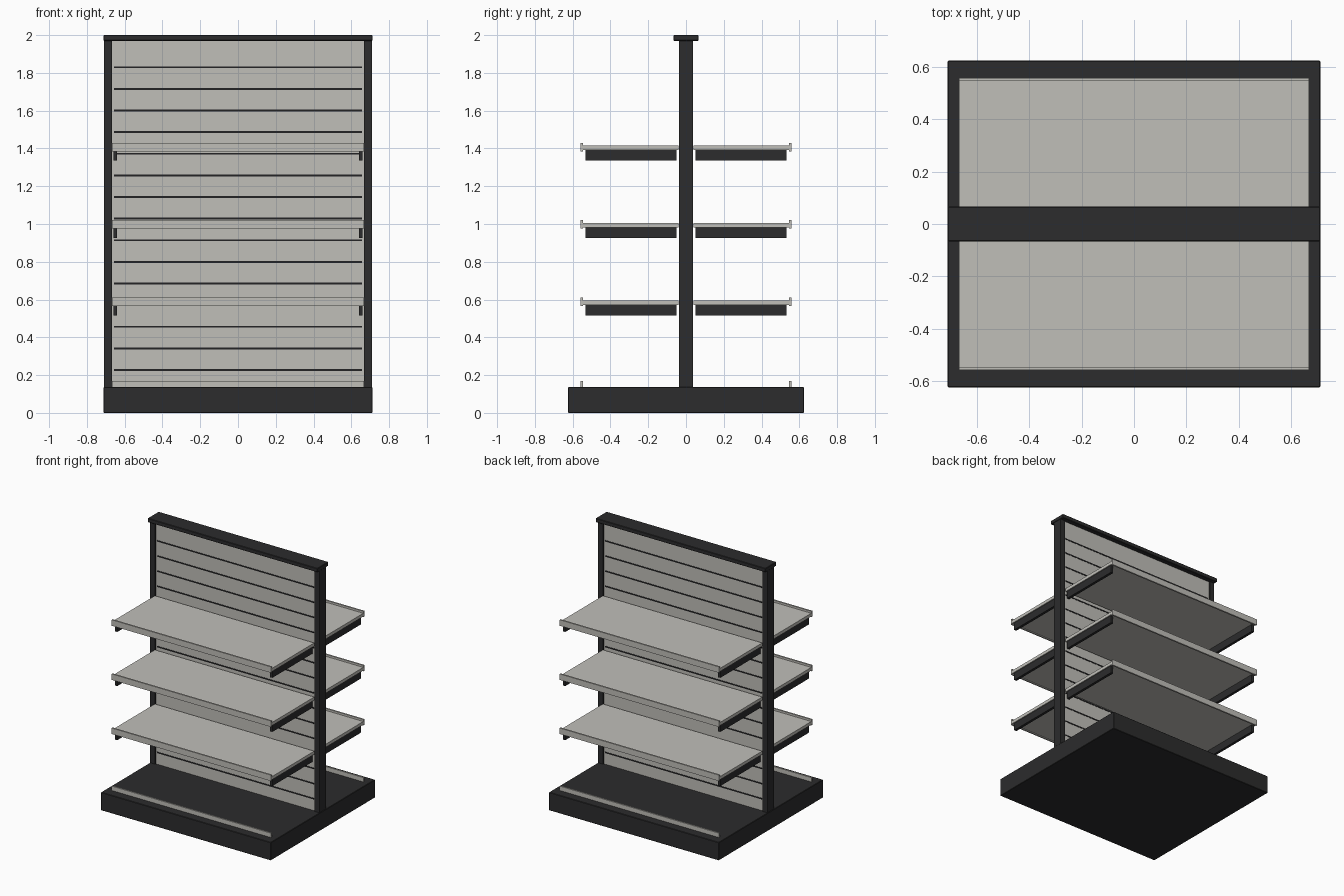
import bpy

old = bpy.data.objects.get("Cube")
if old:
    bpy.data.objects.remove(old, do_unlink=True)


def material(name, rgb):
    m = bpy.data.materials.new(name)
    m.use_nodes = True
    m.diffuse_color = (*rgb, 1)
    m.node_tree.nodes["Principled BSDF"].inputs["Base Color"].default_value = (*rgb, 1)
    return m


charcoal = material("charcoal", (0.025, 0.025, 0.026))
warm_grey = material("warm_grey", (0.53, 0.52, 0.485))
slot_black = material("slot_black", (0.016, 0.016, 0.017))


def box(name, mat, xs, ys, zs, bevel=0):
    """Box spanning the given (low, high) ranges."""
    spans = (sorted(xs), sorted(ys), sorted(zs))
    bpy.ops.mesh.primitive_cube_add(size=1, location=[(a + b) / 2 for a, b in spans])
    ob = bpy.context.object
    ob.name = name
    ob.scale = [b - a for a, b in spans]
    bpy.ops.object.transform_apply(location=False, rotation=False, scale=True)
    ob.data.materials.append(mat)
    if bevel:
        mod = ob.modifiers.new("edge", "BEVEL")
        mod.width = bevel
        mod.segments = 1
    return ob


W, D = 0.712, 0.624          # half width and half depth of the base
BASE_TOP, CAP_BOTTOM = 0.137, 1.97
INNER = 0.668                # half width between the posts

# Frame: base, cap, back panel and posts
box("base", charcoal, (-W, W), (-D, D), (0, BASE_TOP), 0.003)
box("top_cap", charcoal, (-W, W), (-0.066, 0.066), (CAP_BOTTOM, 2), 0.003)
box("back_panel", warm_grey, (-INNER, INNER), (-0.03, 0.03), (BASE_TOP, CAP_BOTTOM))
for side, s in (("left", 1), ("right", -1)):
    box(f"{side}_post", charcoal, (s * INNER, s * 0.709), (-0.038, 0.038),
        (BASE_TOP, CAP_BOTTOM))

for face, d in (("front", -1), ("back", 1)):
    # Dark slots across the panel
    for i in range(15):
        z = 1.83 - i * 0.1145
        box(f"{face}_slot_{i + 1}", slot_black, (-0.657, 0.657),
            (d * 0.028, d * 0.032), (z - 0.005, z + 0.005))

    # Lip along the base deck
    box(f"{face}_base_lip", warm_grey, (-INNER, INNER), (d * 0.546, d * 0.558),
        (BASE_TOP - 0.01, 0.17))

    # Shelves with an upturned lip and two brackets
    for level in range(3):
        z = 0.571 + level * 0.41
        name = f"{face}_shelf_{level + 1}"
        box(name, warm_grey, (-INNER, INNER), (d * 0.041, d * 0.55), (z, z + 0.024))
        box(name + "_lip", warm_grey, (-INNER, INNER), (d * 0.546, d * 0.558),
            (z - 0.006, z + 0.039))
        for side, s in (("left", 1), ("right", -1)):
            box(f"{name}_{side}_bracket", charcoal, (s * 0.64, s * 0.66),
                (d * 0.05, d * 0.532), (z - 0.056, z))
